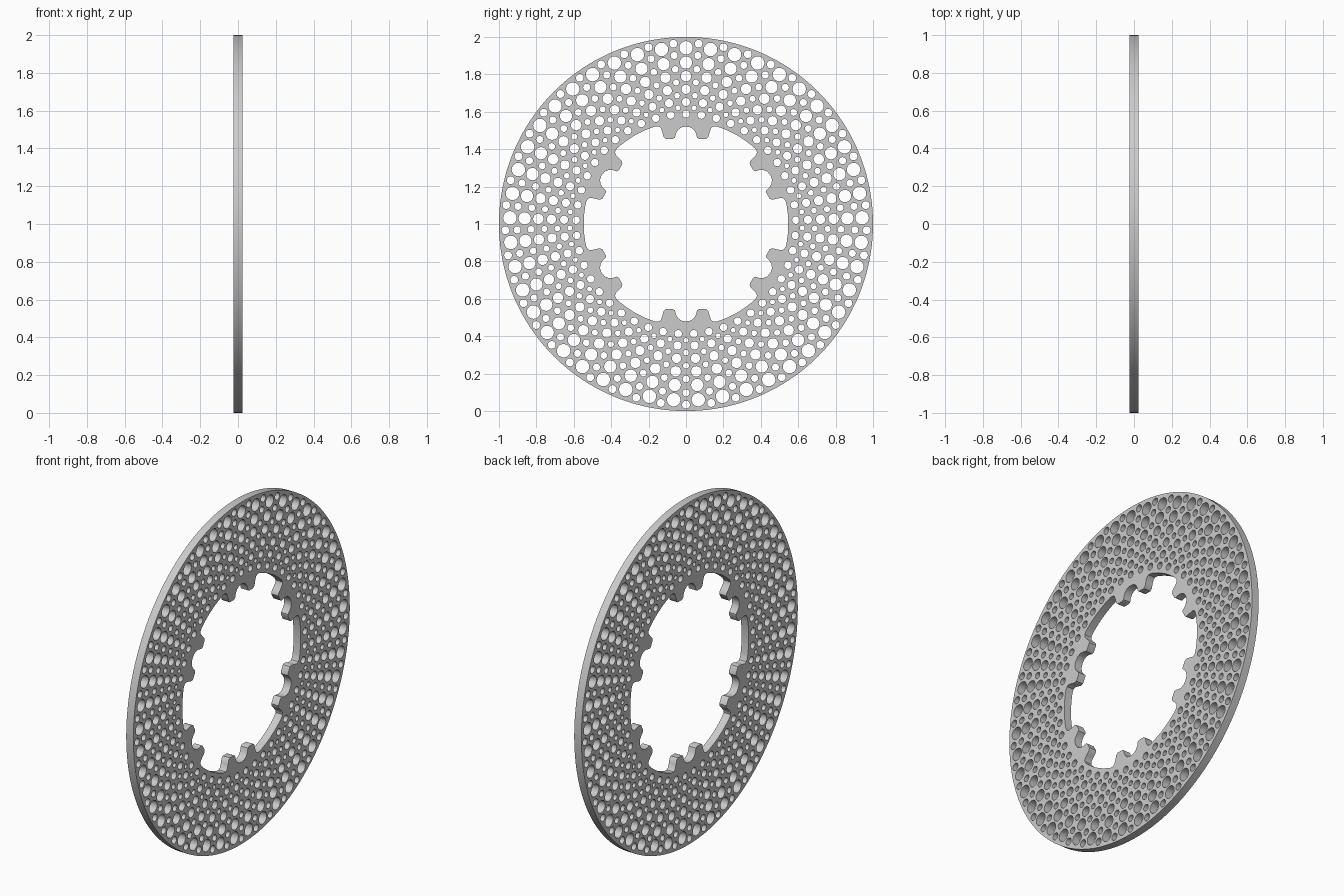
import bpy
from math import sin, cos, pi, radians
from mathutils import Vector
from mathutils.geometry import delaunay_2d_cdt

if "Cube" in bpy.data.objects:
    bpy.data.objects.remove(bpy.data.objects["Cube"])

THICK = 0.046


def circle(cx, cy, r, n):
    return [Vector((cx + r * cos(2 * pi * i / n), cy + r * sin(2 * pi * i / n)))
            for i in range(n)]


def turned(x, y, a):
    return Vector((x * cos(a) - y * sin(a), x * sin(a) + y * cos(a)))


# outer rim
loops = [circle(0, 0, 1.0, 160)]

# inner edge: six pairs of drive teeth joined by plain arcs
half = [(0.165, 0.5215), (0.146, 0.522), (0.134, 0.513), (0.126, 0.49),
        (0.119, 0.465), (0.108, 0.455), (0.070, 0.455), (0.059, 0.461),
        (0.054, 0.483), (0.043, 0.503), (0.024, 0.517)]
pair = half + [(0, 0.521)] + [(-x, y) for x, y in reversed(half)]
inner = []
for k in range(6):
    a = k * pi / 3
    inner += [turned(x, y, a) for x, y in pair]
    inner += [turned(0, 0.547, a + radians(d)) for d in range(20, 41, 4)]
loops.append(inner)

# drilled holes: 45 repeats of a large row and a small row (distance, radius)
large_row = [(0.942, 0.036), (0.863, 0.033), (0.790, 0.028),
             (0.720, 0.025), (0.652, 0.022), (0.588, 0.020)]
small_row = [(0.966, 0.021), (0.903, 0.019), (0.829, 0.018),
             (0.758, 0.016), (0.688, 0.015), (0.622, 0.013)]
for k in range(45):
    for row, offset in ((large_row, 0), (small_row, 4)):
        for dist, r in row:
            c = turned(0, dist, radians(8 * k + offset))
            loops.append(circle(c.x, c.y, r, 20))

# fill the plate between the loops, keeping only faces that lie in no hole
points, faces = [], []
for loop in loops:
    faces.append(list(range(len(points), len(points) + len(loop))))
    points += loop
verts, _, tris, _, _, owners = delaunay_2d_cdt(points, [], faces, 1, 1e-6)
plate = [t for t, own in zip(tris, owners) if set(own) == {0}]

mesh = bpy.data.meshes.new("brake_disc")
mesh.from_pydata([(0, v.x, v.y + 1) for v in verts], [], plate)
mesh.update()
disc = bpy.data.objects.new("brake_disc", mesh)
bpy.context.collection.objects.link(disc)

# thickness
solid = disc.modifiers.new("thickness", 'SOLIDIFY')
solid.thickness = THICK
solid.offset = 0

bpy.context.view_layer.objects.active = disc
disc.select_set(True)
bpy.ops.object.modifier_apply(modifier=solid.name)
bpy.ops.object.shade_smooth_by_angle(angle=radians(35))
